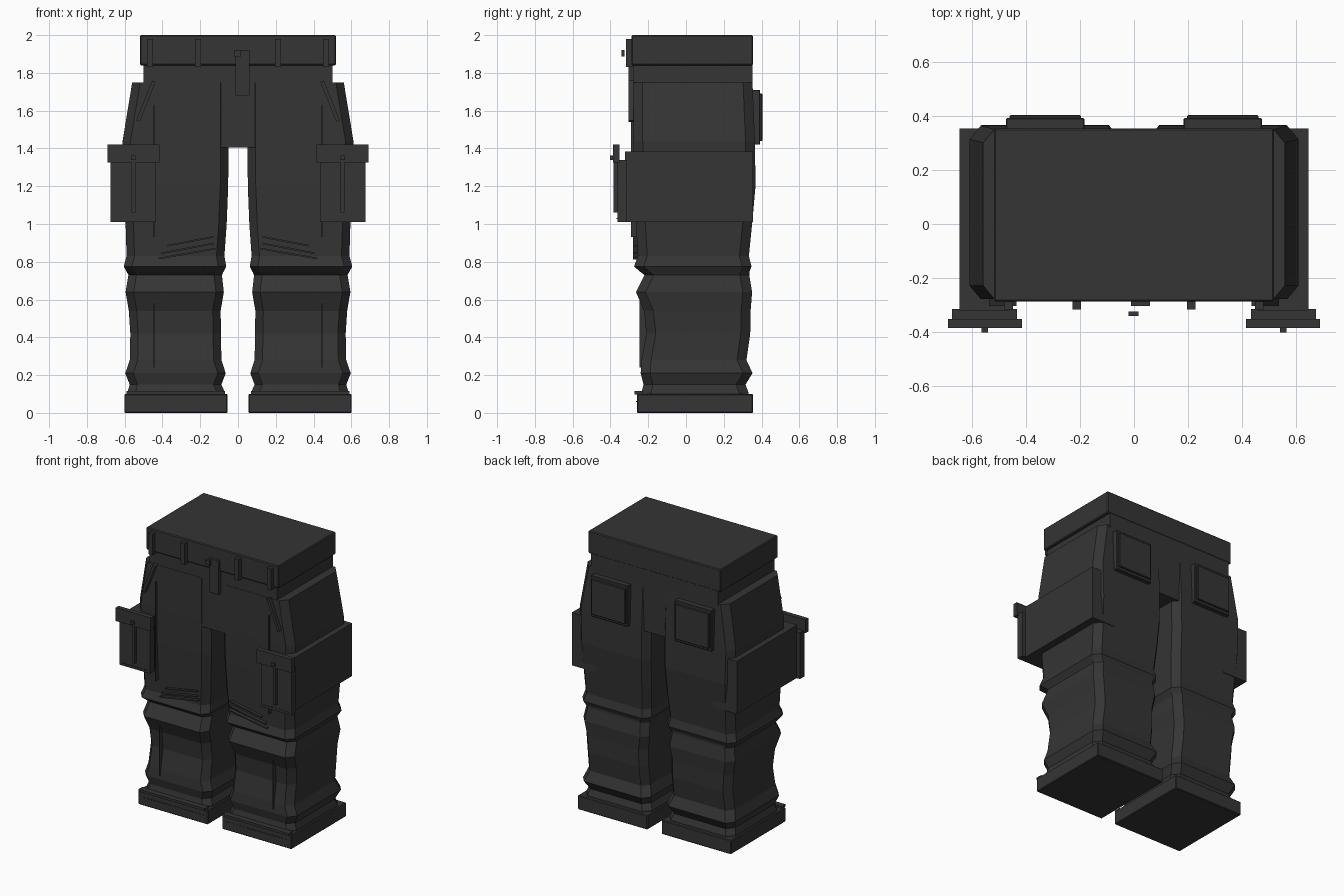
import bpy, bmesh, math
from mathutils import Matrix

if "Cube" in bpy.data.objects:
    bpy.data.objects.remove(bpy.data.objects["Cube"])

cloth = bpy.data.materials.new("charcoal_cloth")
cloth.diffuse_color = (0.035, 0.035, 0.035, 1)
cloth.use_nodes = True
cloth.node_tree.nodes["Principled BSDF"].inputs["Base Color"].default_value = cloth.diffuse_color


def finish(name, bm, bevel=0):
    bmesh.ops.recalc_face_normals(bm, faces=bm.faces)
    me = bpy.data.meshes.new(name)
    bm.to_mesh(me)
    bm.free()
    me.materials.append(cloth)
    ob = bpy.data.objects.new(name, me)
    bpy.context.collection.objects.link(ob)
    if bevel:
        mod = ob.modifiers.new("soft_edge", 'BEVEL')
        mod.width = bevel
        mod.segments = 1
    return ob


def box(name, x, y, z, bevel=0):
    """Box from (min, max) ranges."""
    bm = bmesh.new()
    bmesh.ops.create_cube(bm, size=1)
    for v in bm.verts:
        v.co = [(r[0] + r[1]) / 2 + c * (r[1] - r[0]) for r, c in zip((x, y, z), v.co)]
    return finish(name, bm, bevel)


def side_box(name, s, x, y, z, bevel=0):
    """Box given for the +x side, mirrored when s is -1."""
    return box(name, sorted((s * x[0], s * x[1])), y, z, bevel)


def strip(name, s, a, b, width, y):
    """Thin bar on the front running from a to b in the xz plane."""
    ax, az, bx, bz = s * a[0], a[1], s * b[0], b[1]
    length = math.hypot(bx - ax, bz - az)
    bm = bmesh.new()
    bmesh.ops.create_cube(bm, size=1)
    bmesh.ops.scale(bm, vec=(length, y[1] - y[0], width), verts=bm.verts)
    turn = Matrix.Rotation(-math.atan2(bz - az, bx - ax), 4, 'Y')
    bmesh.ops.transform(bm, verts=bm.verts, matrix=Matrix.Translation(
        ((ax + bx) / 2, (y[0] + y[1]) / 2, (az + bz) / 2)) @ turn)
    return finish(name, bm)


def stitches(name, s, x, y, z, count):
    """Row of small dashes joined in one mesh."""
    bm = bmesh.new()
    step = (x[1] - x[0]) / count
    for i in range(count):
        m = Matrix.Translation((s * (x[0] + (i + 0.5) * step), y, z))
        bmesh.ops.create_cube(bm, size=1, matrix=m @ Matrix.Diagonal((step * 0.6, 0.006, 0.005, 1)))
    return finish(name, bm)


# Leg rings: height, inner x, outer x, front y, back y
RINGS = [
    (0.08, .070, .590, -.235, .330), (0.11, .070, .585, -.235, .330),
    (0.15, .088, .573, -.225, .315), (0.21, .065, .597, -.240, .352),
    (0.28, .088, .573, -.235, .320), (0.42, .090, .570, -.210, .340),
    (0.54, .092, .578, -.222, .342), (0.64, .075, .595, -.265, .350),
    (0.73, .085, .580, -.220, .335), (0.745, .078, .588, -.240, .335),
    (0.775, .062, .605, -.275, .347), (0.83, .072, .590, -.255, .333),
    (1.00, .060, .595, -.265, .350), (1.20, .052, .605, -.275, .368),
    (1.44, .050, .611, -.279, .365), (1.75, .050, .560, -.279, .352),
]


def leg(s):
    bm = bmesh.new()
    loops = []
    cx, cy = 0.042, 0.05
    for z, xi, xo, yf, yb in RINGS:
        pts = [(xi + cx, yf), (xo - cx, yf), (xo, yf + cy), (xo, yb - cy),
               (xo - cx, yb), (xi + cx, yb), (xi, yb - cy), (xi, yf + cy)]
        loops.append([bm.verts.new((s * x, y, z)) for x, y in pts])
    for lo, hi in zip(loops, loops[1:]):
        for i in range(8):
            j = (i + 1) % 8
            bm.faces.new((lo[i], lo[j], hi[j], hi[i]))
    bm.faces.new(loops[0])
    bm.faces.new(loops[-1])
    return finish("leg", bm)


# Waist, hips and crotch
box("waistband", (-.52, .52), (-.288, .355), (1.84, 2.0), 0.006)
box("hips", (-.50, .50), (-.277, .353), (1.47, 1.85))
box("crotch", (-.105, .105), (-.277, .353), (1.405, 1.48))

# Fly and button
box("fly", (-.012, .06), (-.305, -.27), (1.68, 1.92))
box("fly_button", (-.02, .017), (-.342, -.325), (1.888, 1.922))

for s in (-1, 1):
    leg(s)
    # Cuff
    side_box("cuff", s, (.055, .602), (-.26, .355), (0, .1), 0.005)
    side_box("cuff_rim", s, (.07, .59), (-.273, -.23), (.098, .115))
    stitches("cuff_stitching", s, (.08, .57), -.261, .06, 18)
    # Belt loops
    for x in (.212, .465):
        side_box("belt_loop", s, (x - .016, x + .016), (-.318, -.28), (1.83, 1.98))
    # Cargo pocket wrapping the outer thigh
    side_box("cargo_side", s, (.46, .648), (-.322, .355), (1.01, 1.385))
    side_box("cargo_front", s, (.435, .675), (-.363, -.315), (1.01, 1.34))
    side_box("cargo_flap", s, (.415, .69), (-.386, -.353), (1.325, 1.42))
    side_box("cargo_strap", s, (.543, .563), (-.384, -.36), (1.06, 1.36))
    side_box("cargo_button", s, (.543, .566), (-.402, -.38), (1.34, 1.363))
    stitches("cargo_stitching", s, (.45, .66), -.364, 1.028, 9)
    # Back pocket, two layers
    side_box("back_pocket", s, (.183, .475), (.345, .393), (1.42, 1.71), 0.004)
    side_box("back_pocket_panel", s, (.197, .462), (.385, .405), (1.44, 1.69), 0.004)
    # Slanted hip pocket opening
    strip("hip_pocket_edge", s, (.445, 1.755), (.53, 1.545), .02, (-.305, -.27))
    # Front seams
    side_box("upper_seam", s, (.442, .448), (-.292, -.262), (.93, 1.63))
    side_box("lower_seam", s, (.442, .448), (-.247, -.205), (.24, .60))
    # Knee creases
    for a, b in (((.13, .932), (.375, .885)), ((.13, .897), (.405, .845)), ((.12, .87), (.42, .817))):
        strip("knee_crease", s, a, b, .009, (-.28, -.245))
